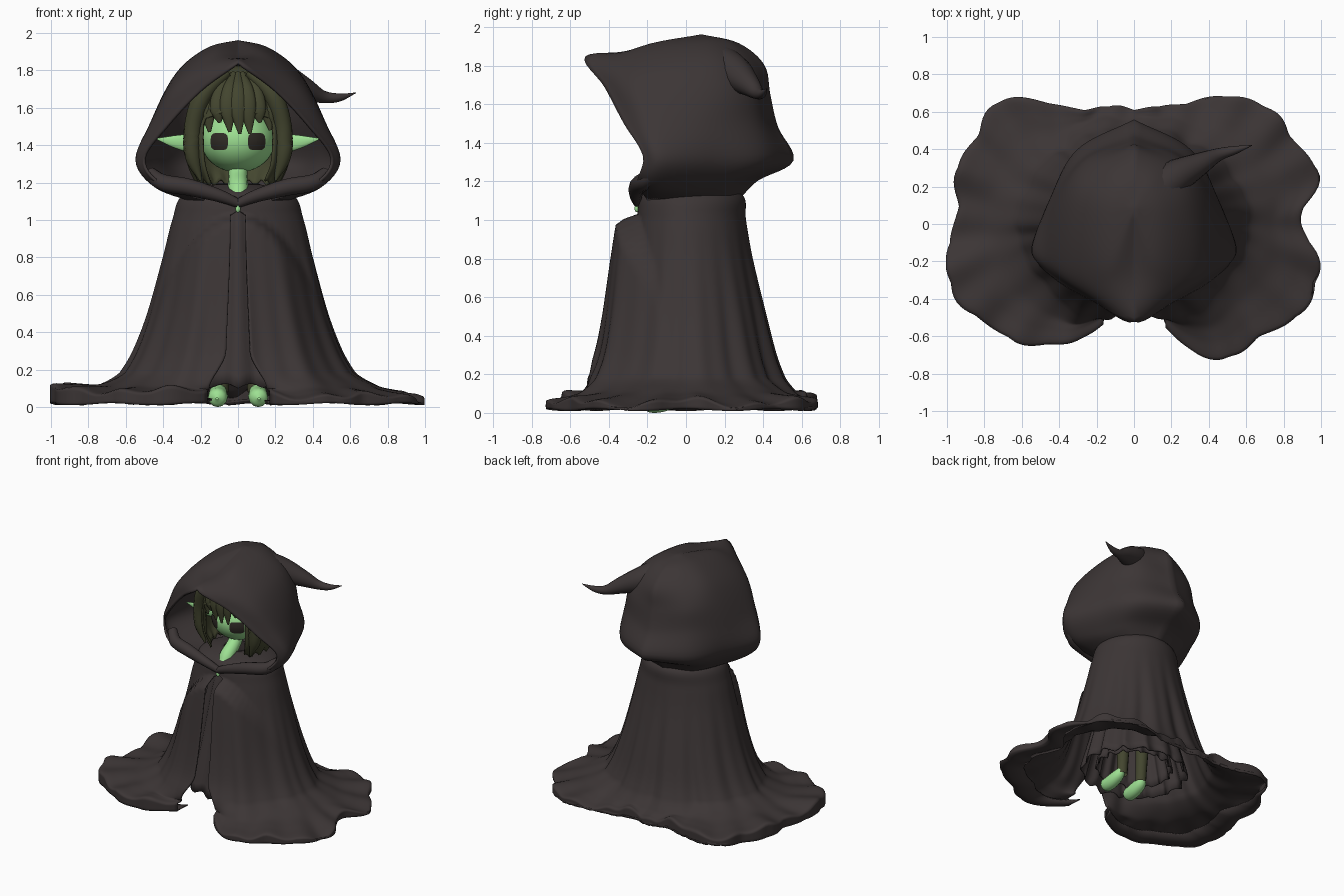
import bpy, bmesh
from math import sin, cos, pi, sqrt, asin, radians
from mathutils import Vector

if "Cube" in bpy.data.objects:
    bpy.data.objects.remove(bpy.data.objects["Cube"])


def material(name, rgb):
    m = bpy.data.materials.new(name)
    m.use_nodes = True
    m.diffuse_color = (*rgb, 1)
    m.node_tree.nodes["Principled BSDF"].inputs["Base Color"].default_value = (*rgb, 1)
    return m


CLOTH = material("dark cloth", (0.045, 0.036, 0.036))
SKIN = material("green skin", (0.34, 0.75, 0.29))
HAIR = material("olive hair", (0.056, 0.06, 0.028))
EYE = material("eye dark", (0.03, 0.025, 0.02))


def smooth(x):
    x = min(max(x, 0), 1)
    return x * x * (3 - 2 * x)


def spline(keys, n):
    """Catmull-Rom samples, n per span, through points of any dimension."""
    k = [Vector(p) for p in keys]
    k = [k[0] * 2 - k[1]] + k + [k[-1] * 2 - k[-2]]
    out = []
    for a, b, c, d in zip(k, k[1:], k[2:], k[3:]):
        for i in range(n):
            t = i / n
            out.append(b + (c - a) * (t / 2) + (a * 2 - b * 5 + c * 4 - d) * (t * t / 2)
                       + (b * 3 - a - c * 3 + d) * (t ** 3 / 2))
    return out + [k[-2]]


def grid(name, rows, mat, cyclic=False, thick=0, mirror=False):
    """Surface through rows of points."""
    bm = bmesh.new()
    vs = [[bm.verts.new(p) for p in row] for row in rows]
    n = len(vs[0])
    for a, b in zip(vs, vs[1:]):
        for j in range(n if cyclic else n - 1):
            k = (j + 1) % n
            bm.faces.new((a[j], a[k], b[k], b[j]))
    bmesh.ops.remove_doubles(bm, verts=bm.verts[:], dist=0.0005)
    bmesh.ops.recalc_face_normals(bm, faces=bm.faces[:])
    me = bpy.data.meshes.new(name)
    bm.to_mesh(me)
    bm.free()
    me.materials.append(mat)
    me.shade_smooth()
    ob = bpy.data.objects.new(name, me)
    bpy.context.collection.objects.link(ob)
    if mirror:
        ob.modifiers.new("mirror", "MIRROR")
    if thick:
        s = ob.modifiers.new("thickness", "SOLIDIFY")
        s.thickness, s.offset = thick, 0
    return ob


def tube(name, keys, mat, flat=1, sides=12):
    """Tapered tube through points (x, y, z, radius)."""
    pts = spline(keys, 5)
    rows = []
    for i, p in enumerate(pts):
        d = pts[min(i + 1, len(pts) - 1)].xyz - pts[max(i - 1, 0)].xyz
        q = d.to_track_quat("Z", "Y")
        row = []
        for j in range(sides):
            a = 2 * pi * j / sides
            o = q @ Vector((cos(a), sin(a), 0)) * max(p[3], 0.001)
            row.append(p.xyz + Vector((o.x, o.y * flat, o.z)))
        rows.append(row)
    return grid(name, rows, mat, cyclic=True)


def ball(name, loc, size, mat):
    bpy.ops.mesh.primitive_uv_sphere_add(segments=32, ring_count=20, location=loc)
    ob = bpy.context.object
    ob.name, ob.scale = name, size
    ob.data.materials.append(mat)
    ob.data.shade_smooth()
    return ob


# Cloak: rows of height, half width, front depth, back depth, spread on the floor
CLOAK = [(1.19, .1, .1, .1, 0), (1.13, .29, .22, .285, 0), (1, .345, .25, .305, 0),
         (.8, .395, .28, .34, 0), (.5, .475, .32, .41, 0), (.3, .55, .36, .46, 0),
         (.18, .62, .41, .505, 0), (.11, .68, .45, .54, .25), (.085, .7, .45, .54, .65),
         (.07, .7, .45, .54, 1), (.02, .7, .45, .54, 1)]
# Hem radius every 15 degrees, starting at the front
HEM = [.4, .52, .83, .88, .98, 1.02, .88, 1, .95, .92, .76, .64, .61, .64, .7, .94, .96, .97,
       .94, 1.03, .97, .87, .73, .52, .4]
hem = [v[0] for v in spline([(r, 0) for r in HEM], 8)]


def hem_radius(t):
    f = (t % (2 * pi)) / (2 * pi) * (len(hem) - 1)
    i = int(f)
    return hem[i] + (hem[min(i + 1, len(hem) - 1)] - hem[i]) * (f - i)


rows = []
for z, a, yf, yb, spread in spline(CLOAK, 6):
    spread = min(max(spread, 0), 1)
    gap = 0 if z > 1.05 else .04 + .03 * smooth(1 - z) + .08 * smooth((.3 - z) / .2) + .06 * spread
    t0 = asin(gap / a)
    row = []
    for j in range(221):
        t = t0 + (2 * pi - 2 * t0) * j / 220
        side = min(t, 2 * pi - t)
        fold = 1 + .03 * smooth((1.1 - z) / .9) * (sin(11 * t + 1) + .6 * sin(23 * t))
        x = a * sin(t) * (1 + (fold - 1) * .4)
        y = -cos(t) * (yf if cos(t) > 0 else yb) * fold
        # raised front panels held out by the arms
        step = 1.035 - .3 * (x / .35) ** 2
        y -= .105 * smooth((step - z) / .05) * (1 - smooth((side - .5) / .8)) * (1 - spread)
        r = hem_radius(t) * (1 + (.012 * sin(17 * t + 2) + .014 * abs(sin(15 * t))) * spread)
        x += (r * sin(t) - x) * spread
        y += (-r * cos(t) - y) * spread
        lift = .018 * sin(9 * t) + .014 * sin(23 * t + 1) + .02 * max(-sin(t), 0) - .025 * max(sin(t), 0)
        z2 = z + lift * sin(pi * smooth((z - .02) / .12)) * spread + .006 * spread * sin(13 * t)
        row.append((max(min(x, 1), -1), y, max(z2, .015)))
    rows.append(row)
# hem cloth tucked under itself along the floor, less towards the back
for k in (.4, 1):
    rows.append([(x * (1 - k * tuck), y * (1 - k * tuck), z + .012 * k)
                 for x, y, z in rows[-1] for tuck in [.13 * smooth((.6 - y) / .5)]])
grid("cloak", rows, CLOTH, thick=.012)

# Inner robe: two layers with ragged hems
for name, width, low, phase in (("inner_robe", 1, .1, 0), ("robe_lining", .72, .13, 1)):
    rows = []
    for z, a, b in spline([(1.1, .12, .1), (.95, .2, .18), (.5, .3, .27), (low, .4, .36)], 6):
        rag = smooth((.4 - z) / .3)
        rows.append([(a * width * sin(t) * (1 + .05 * sin(14 * t + phase)),
                      -b * width * cos(t) * (1 + .05 * cos(14 * t + phase)),
                      z + rag * .025 * abs(sin(9 * t + phase))) for t in [2 * pi * j / 120 for j in range(120)]])
    grid(name, rows, CLOTH, cyclic=True, thick=.01)

# Hood: meridians from the crown down, front edge to back centre line
CROWN = (0, .08, 1.955)
MERIDIANS = [
    [(0, -.27, 1.87), (0, -.52, 1.84), (.2, -.42, 1.69), (.38, -.32, 1.5), (.5, -.22, 1.33), (.42, -.25, 1.2), (.18, -.2, 1.11)],
    [(.12, -.2, 1.9), (.25, -.25, 1.81), (.36, -.25, 1.69), (.46, -.18, 1.52), (.54, -.12, 1.32), (.44, -.14, 1.18), (.26, -.11, 1.11)],
    [(.15, .06, 1.92), (.28, .1, 1.83), (.365, .11, 1.7), (.42, .12, 1.52), (.44, .13, 1.31), (.34, .09, 1.17), (.26, .05, 1.11)],
    [(.1, .2, 1.92), (.19, .28, 1.82), (.25, .33, 1.68), (.27, .35, 1.52), (.3, .39, 1.31), (.25, .26, 1.19), (.18, .2, 1.11)],
    [(0, .27, 1.91), (0, .4, 1.8), (0, .43, 1.65), (0, .47, 1.48), (0, .55, 1.31), (0, .37, 1.21), (0, .27, 1.11)]]
down = [spline([CROWN] + m, 6) for m in MERIDIANS]
rows = [[(max(p.x, 0), p.y, p.z) for p in spline(ring, 8)] for ring in zip(*down)]
grid("hood", rows, CLOTH, thick=.014, mirror=True)

# Limp hood tail
tube("hood_tail", [(.1, .16, 1.8, .12), (.22, .25, 1.76, .095), (.35, .32, 1.705, .062),
                   (.45, .37, 1.66, .035), (.54, .395, 1.655, .022), (.63, .42, 1.68, .002)], CLOTH, sides=16)

# Draped collar folds meeting at the throat
for s, side in ((1, "left"), (-1, "right")):
    tube("collar_" + side, [(s * .47, -.16, 1.25, .035), (s * .4, -.22, 1.2, .045), (s * .26, -.25, 1.175, .045),
                            (s * .1, -.26, 1.13, .034), (0, -.25, 1.09, .024)], CLOTH)

# Head and neck
HX, HY, HZ, CY, CZ = .2, .21, .175, .02, 1.43
ball("head", (0, CY, CZ), (HX, HY, HZ), SKIN)
tube("neck", [(0, -.17, 1.12, .05), (0, -.13, 1.17, .055), (0, -.04, 1.24, .05), (0, .02, 1.34, .05)], SKIN)


def face_patch(name, cx, cz, w, h, mat):
    """Rounded plate lying on the front of the head."""
    rows = []
    for r in (.01, .35, .7, 1):
        row = []
        for j in range(28):
            c, s = cos(2 * pi * j / 28), sin(2 * pi * j / 28)
            k = r / (c ** 4 + s ** 4) ** .25
            x, z = cx + w * c * k, cz + h * s * k
            y = CY - HY * sqrt(max(1 - (x / HX) ** 2 - ((z - CZ) / HZ) ** 2, 0)) - .004
            row.append((x, y, z))
        rows.append(row)
    grid(name, rows, mat, cyclic=True)


for s, side in ((1, "left"), (-1, "right")):
    face_patch("eye_" + side, s * .1, 1.42, .046, .046, EYE)
    tube("ear_" + side, [(s * .16, .02, 1.405, .045), (s * .25, 0, 1.41, .05), (s * .34, -.02, 1.42, .033),
                         (s * .44, -.03, 1.435, .002)], SKIN, flat=.35)
    # Long side locks framing the face
    tube("side_lock_" + side, [(s * .06, -.12, 1.79, .03), (s * .18, -.16, 1.68, .05), (s * .24, -.14, 1.5, .048),
                               (s * .24, -.13, 1.34, .044), (s * .2, -.13, 1.21, .006)], HAIR)

# Bobbed hair shell, open over the face
rows = []
for z, r in spline([(1.82, .005), (1.8, .1), (1.7, .215), (1.6, .26), (1.45, .28), (1.3, .265), (1.2, .215)], 5):
    t0 = radians(42) * smooth((1.61 - z) / .08)
    ring = [t0 + (2 * pi - 2 * t0) * j / 72 for j in range(73)]
    rows.append([(r * sin(t), .03 - r * cos(t), z + .015 * sin(18 * t) * smooth((1.3 - z) / .1)) for t in ring])
grid("hair", rows, HAIR, thick=.012)

# Pointed fringe locks
for i, tip in enumerate((1.47, 1.52, 1.47, 1.46, 1.46, 1.52, 1.48)):
    x = (i - 3) * .053
    y = .03 - sqrt(.25 ** 2 - x * x)
    tube("fringe_%d" % (i + 1), [(x * .4, -.1, 1.78, .02), (x * .85, y + .03, 1.69, .04),
                                 (x, y, 1.59, .044), (x * 1.02 + .01, y - .002, tip, .008)], HAIR, flat=.5)

# Clasp at the throat
ball("clasp", (0, -.255, 1.06), (.014, .012, .02), SKIN)

# Legs and bare feet
for s, side in ((1, "left"), (-1, "right")):
    tube("leg_" + side, [(s * .09, -.03, .08, .04), (s * .09, -.02, .25, .045), (s * .09, 0, .6, .06)], HAIR)
    tube("foot_" + side, [(s * .1, -.02, .11, .03), (s * .105, -.06, .08, .046), (s * .107, -.13, .057, .053),
                          (s * .11, -.2, .05, .046), (s * .112, -.23, .045, .006)], SKIN)
